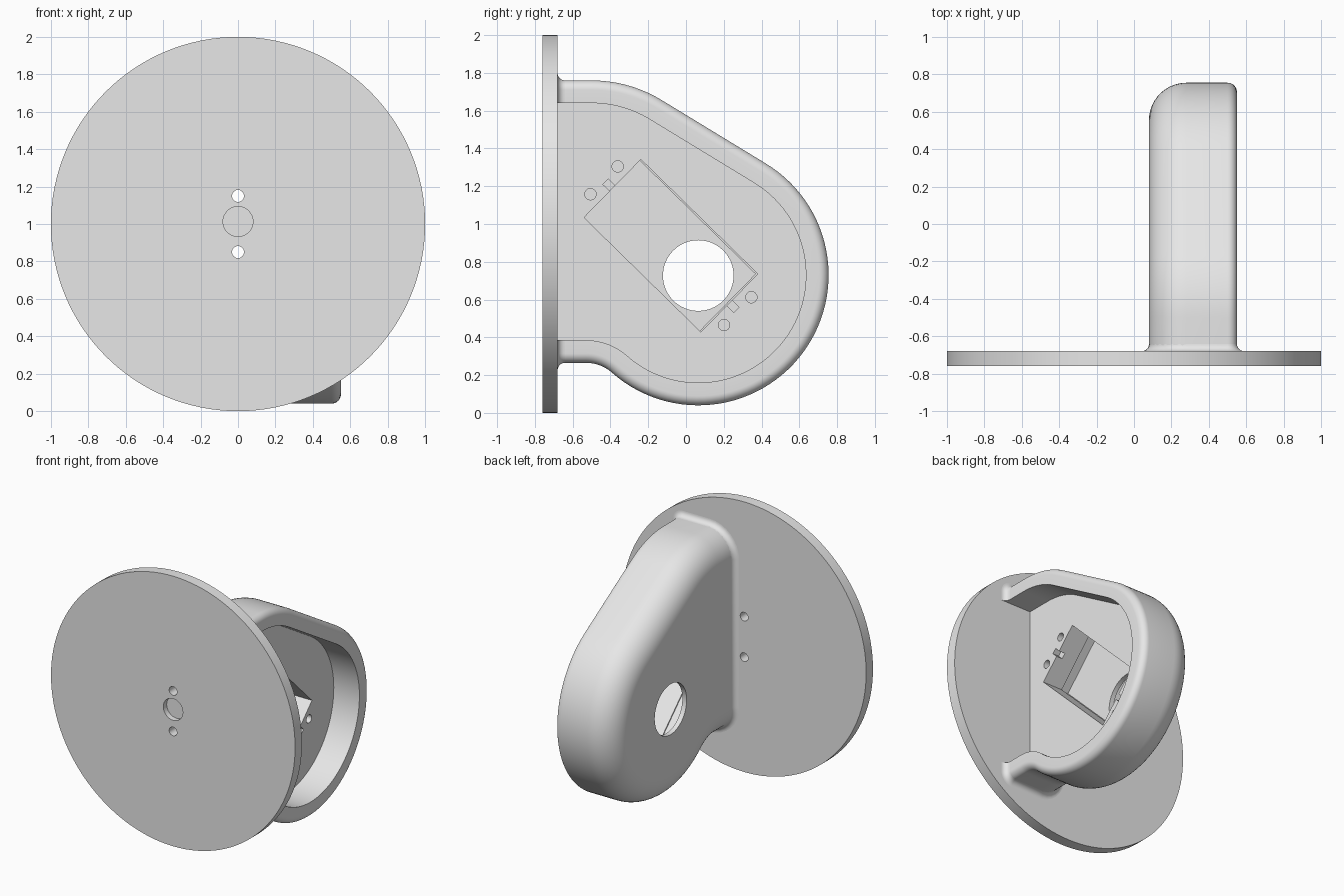
import bpy, bmesh, math
from mathutils import Matrix, Vector

if "Cube" in bpy.data.objects:
    bpy.data.objects.remove(bpy.data.objects["Cube"], do_unlink=True)

grey = bpy.data.materials.new("plain grey")
grey.use_nodes = True
grey.diffuse_color = (0.8, 0.8, 0.8, 1)
grey.node_tree.nodes["Principled BSDF"].inputs["Base Color"].default_value = (0.8, 0.8, 0.8, 1)


def make(name, bm):
    bmesh.ops.recalc_face_normals(bm, faces=bm.faces)
    mesh = bpy.data.meshes.new(name)
    bm.to_mesh(mesh)
    bm.free()
    mesh.materials.append(grey)
    obj = bpy.data.objects.new(name, mesh)
    bpy.context.collection.objects.link(obj)
    return obj


def select(obj):
    bpy.ops.object.select_all(action='DESELECT')
    obj.select_set(True)
    bpy.context.view_layer.objects.active = obj


def smooth(obj):
    select(obj)
    bpy.ops.object.shade_smooth_by_angle(angle=math.radians(30))


def loft(name, rings):
    """Closed solid through matching closed rings, capped at both ends."""
    bm = bmesh.new()
    loops = [[bm.verts.new(p) for p in ring] for ring in rings]
    for a, b in zip(loops, loops[1:]):
        for i in range(len(a)):
            j = (i + 1) % len(a)
            bm.faces.new((a[i], a[j], b[j], b[i]))
    bm.faces.new(loops[0])
    bm.faces.new(loops[-1])
    return make(name, bm)


def cylinder(name, axis, center, radius, length, segments):
    bm = bmesh.new()
    turn = Matrix.Rotation(math.pi / 2, 4, 'Y' if axis == 'X' else 'X')
    bmesh.ops.create_cone(bm, cap_ends=True, segments=segments, radius1=radius,
                          radius2=radius, depth=length,
                          matrix=Matrix.Translation(center) @ turn)
    return make(name, bm)


def cut(obj, cutter):
    cutter.hide_render = True
    mod = obj.modifiers.new("cut", 'BOOLEAN')
    mod.operation = 'DIFFERENCE'
    mod.solver = 'EXACT'
    mod.object = cutter
    select(obj)
    bpy.ops.object.modifier_apply(modifier=mod.name)
    bpy.data.objects.remove(cutter, do_unlink=True)


def arc(cx, cy, r, start, end, n):
    angles = [math.radians(start + (end - start) * i / n) for i in range(n + 1)]
    return [(cx + r * math.cos(a), cy + r * math.sin(a)) for a in angles]


# Round mounting plate with two screw holes and a blind centre recess
plate = cylinder("mounting_plate", 'Y', (0, -0.72, 1), 1, 0.08, 128)
for z in (0.85, 1.15):
    cut(plate, cylinder("cutter", 'Y', (0, -0.72, z), 0.032, 0.3, 32))
cut(plate, cylinder("cutter", 'Y', (0, -0.78, 1.013), 0.08, 0.12, 48))
smooth(plate)


# Housing side outline, inset by a given distance
def outline(x, inset, end=-0.70):
    pts = [(end, 1.76 - inset)]
    pts += arc(-0.5, 1.046, 0.714 - inset, 90, 58.6, 14)
    pts += arc(0.065, 0.73, 0.69 - inset, 58.6, -131.4, 56)
    pts += arc(-0.53, 0.055, 0.21 + inset, 48.6, 90, 12)
    pts.append((end, 0.265 + inset))
    return [(x, y, z) for y, z in pts]


# Hollow housing: rounded back, rounded rim, straight inner wall
section = arc(0.28, 0.2, 0.2, 180, 270, 14) + arc(0.5, 0.05, 0.05, 270, 360, 8)
rings = [outline(x, inset) for x, inset in section]
rings += [outline(x, 0.12, -0.685) for x in (0.55, 0.34)]
housing = loft("housing", rings)

# Tilted pocket frame: u runs along the pocket, v across it
tilt = Matrix.Translation((0, -0.08, 0.885)) @ Matrix.Rotation(-0.775, 4, 'X')


def pocket(x0, x1, u, length, width, shift=0):
    bm = bmesh.new()
    place = Matrix.Translation((0, shift, 0)) @ tilt
    size = Matrix.Diagonal((x1 - x0, length, width, 1))
    bmesh.ops.create_cube(bm, size=1, matrix=place @ Matrix.Translation(((x0 + x1) / 2, u, 0)) @ size)
    return make("cutter", bm)


# Rectangular pocket with a slightly shifted lower step and a shaft opening
cut(housing, pocket(0.17, 0.42, 0, 0.866, 0.43))
cut(housing, pocket(0.115, 0.18, 0, 0.866, 0.43, -0.012))
cut(housing, cylinder("cutter", 'X', (0.08, 0.065, 0.727), 0.187, 0.12, 64))

# Small notches and screw holes at both pocket ends
for side in (-1, 1):
    cut(housing, pocket(0.29, 0.42, side * 0.455, 0.06, 0.04))
    for v in (-0.103, 0.103):
        spot = tilt @ Vector((0.3, side * 0.495, v))
        cut(housing, cylinder("cutter", 'X', spot, 0.03, 0.2, 24))
smooth(housing)

# Fillet where the housing meets the plate, following its C-shaped foot
foot = [(0.55, 1.64, 1, 0)]
for cx, cz, r, start in ((0.5, 1.71, 0.05, 0), (0.28, 1.56, 0.2, 90),
                         (0.28, 0.465, 0.2, 180), (0.5, 0.315, 0.05, 270)):
    for i in range(9):
        a = math.radians(start + 90 * i / 8)
        nx, nz = math.cos(a), math.sin(a)
        foot.append((cx + r * nx, cz + r * nz, nx, nz))
foot.append((0.55, 0.385, 1, 0))
flare = arc(0.04, -0.64, 0.04, 270, 180, 8) + [(-0.01, -0.64), (-0.01, -0.685), (0.04, -0.685)]
fillet = loft("foot_fillet", [[(x + nx * d, y, z + nz * d) for d, y in flare]
                              for x, z, nx, nz in foot])
smooth(fillet)
